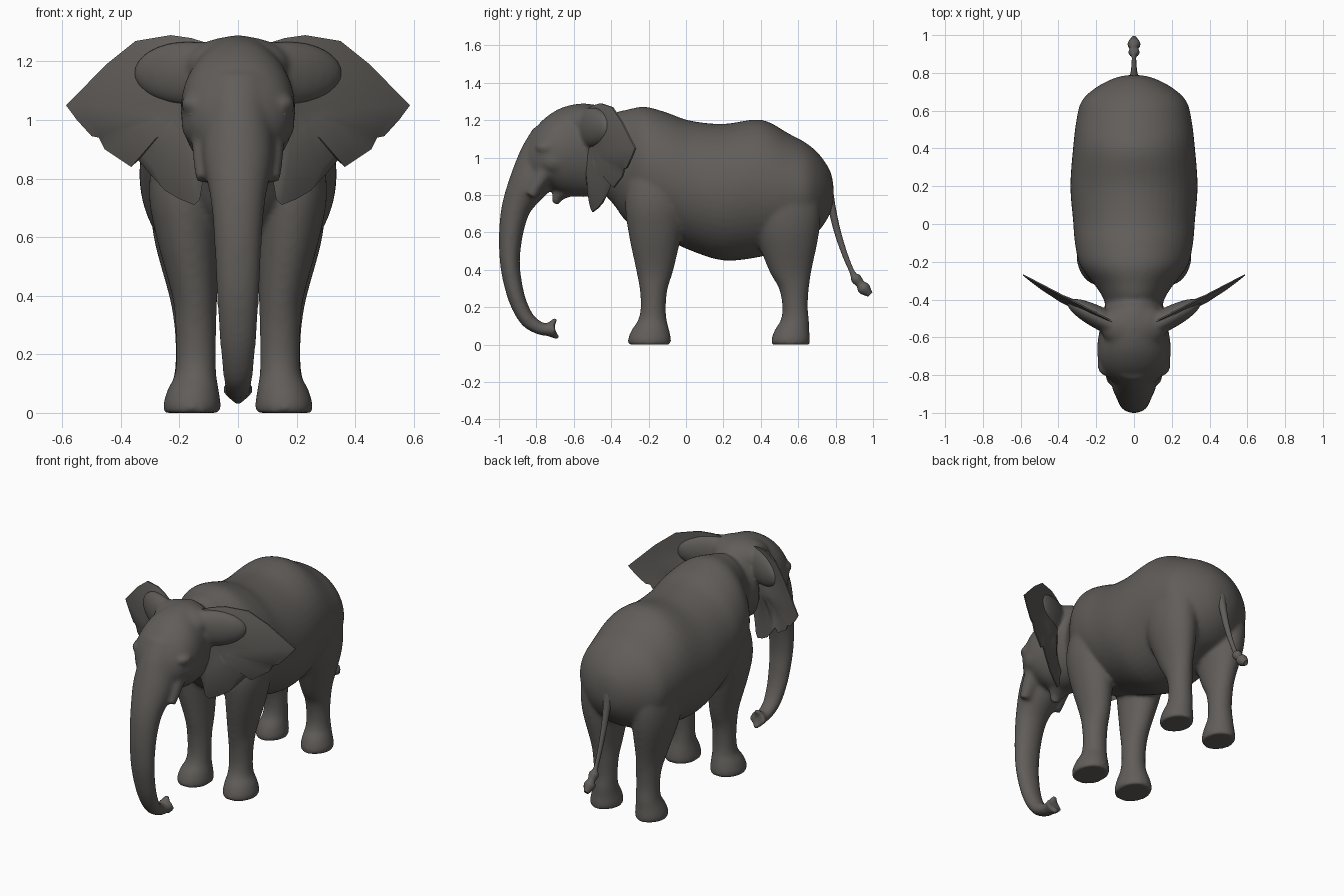
import bpy, bmesh, math
from mathutils import Vector, Matrix

hide = bpy.data.materials.new("grey hide")
hide.diffuse_color = (0.118, 0.109, 0.101, 1)


def spline(stations, n=4):
    """Catmull-Rom through tuples of numbers."""
    p = [Vector(s) for s in stations]
    p = [2 * p[0] - p[1]] + p + [2 * p[-1] - p[-2]]
    out = []
    for i in range(1, len(p) - 2):
        a, b, c, d = p[i - 1:i + 3]
        for k in range(n):
            t = k / n
            out.append(0.5 * (2 * b + (c - a) * t + (2 * a - 5 * b + 4 * c - d) * t * t
                              + (3 * b - a - 3 * c + d) * t ** 3))
    return out + [p[-2]]


def tube(bm, stations, axis=None, sides=48):
    """Loft ellipses; station = (x, y, z, x radius, other radius)."""
    st = spline(stations)
    rings = []
    for i, s in enumerate(st):
        c = Vector(s[:3])
        if axis:
            t = Vector(axis)
        else:
            t = Vector(st[min(i + 1, len(st) - 1)][:3]) - Vector(st[max(i - 1, 0)][:3])
        u = Vector((1, 0, 0))
        v = t.cross(u).normalized()
        rings.append([bm.verts.new(c + u * (s[3] * math.cos(a)) + v * (s[4] * math.sin(a)))
                      for a in (2 * math.pi * k / sides for k in range(sides))])
    for a, b in zip(rings, rings[1:]):
        for k in range(sides):
            j = (k + 1) % sides
            bm.faces.new((a[k], a[j], b[j], b[k]))
    bm.faces.new(rings[0])
    bm.faces.new(rings[-1])


def ball(bm, loc, size, turn=0):
    m = Matrix.Translation(loc) @ Matrix.Rotation(turn, 4, 'Z') @ Matrix.Diagonal((*size, 1))
    bmesh.ops.create_uvsphere(bm, u_segments=24, v_segments=14, radius=1, matrix=m)


def finish(bm, name):
    bmesh.ops.recalc_face_normals(bm, faces=bm.faces)
    me = bpy.data.meshes.new(name)
    bm.to_mesh(me)
    bm.free()
    me.materials.append(hide)
    ob = bpy.data.objects.new(name, me)
    bpy.context.collection.objects.link(ob)
    bpy.ops.object.select_all(action='DESELECT')
    ob.select_set(True)
    bpy.context.view_layer.objects.active = ob
    bpy.ops.object.shade_smooth_by_angle(angle=math.radians(50))
    return ob


def along_y(rows):
    """(y, top, bottom, half width) to tube stations."""
    return [(0, y, (t + b) / 2, w, (t - b) / 2) for y, t, b, w in rows]


bm = bmesh.new()

# torso
tube(bm, along_y([
    (-0.45, 1.20, 0.82, 0.14), (-0.38, 1.24, 0.74, 0.17), (-0.32, 1.255, 0.66, 0.21),
    (-0.22, 1.272, 0.60, 0.285), (-0.10, 1.24, 0.56, 0.313), (0.02, 1.198, 0.505, 0.323),
    (0.20, 1.18, 0.45, 0.337), (0.40, 1.203, 0.47, 0.323), (0.55, 1.128, 0.52, 0.305),
    (0.65, 1.073, 0.56, 0.278), (0.72, 1.008, 0.62, 0.205), (0.77, 0.93, 0.70, 0.11),
    (0.788, 0.86, 0.77, 0.04)]), axis=(0, 1, 0))

# skull
tube(bm, along_y([
    (-0.38, 1.20, 0.82, 0.13), (-0.45, 1.27, 0.80, 0.16), (-0.55, 1.29, 0.79, 0.18),
    (-0.65, 1.272, 0.80, 0.195), (-0.72, 1.237, 0.83, 0.19), (-0.78, 1.187, 0.84, 0.168),
    (-0.83, 1.12, 0.86, 0.12), (-0.86, 1.06, 0.90, 0.07)]), axis=(0, 1, 0))
# broad crown
ball(bm, (0, -0.54, 1.19), (0.18, 0.13, 0.097))

# trunk
tube(bm, [
    (0, -0.70, 1.10, 0.14, 0.13), (0, -0.765, 0.98, 0.125, 0.135), (0, -0.84, 0.86, 0.12, 0.11),
    (0, -0.905, 0.74, 0.095, 0.08), (0, -0.935, 0.60, 0.082, 0.065),
    (0, -0.942, 0.45, 0.075, 0.054), (0, -0.926, 0.33, 0.068, 0.049),
    (0, -0.895, 0.22, 0.060, 0.045), (0, -0.845, 0.13, 0.051, 0.041),
    (0, -0.78, 0.087, 0.045, 0.035), (0, -0.735, 0.08, 0.044, 0.033),
    (0, -0.70, 0.084, 0.057, 0.043)])
# trunk finger tips
tube(bm, [(0, -0.735, 0.095, 0.035, 0.02), (0, -0.71, 0.12, 0.025, 0.017), (0, -0.693, 0.14, 0.014, 0.012)])
tube(bm, [(0, -0.735, 0.065, 0.035, 0.02), (0, -0.70, 0.048, 0.025, 0.017), (0, -0.680, 0.033, 0.014, 0.012)])

# lower jaw
tube(bm, [(0, -0.52, 0.88, 0.11, 0.08), (0, -0.62, 0.845, 0.085, 0.055),
          (0, -0.68, 0.80, 0.05, 0.035), (0, -0.70, 0.753, 0.025, 0.02)])

front_leg = [
    (0.157, -0.195, 0.0, 0.096, 0.114), (0.157, -0.195, 0.03, 0.098, 0.115),
    (0.153, -0.19, 0.08, 0.087, 0.10), (0.145, -0.18, 0.13, 0.071, 0.077),
    (0.143, -0.175, 0.20, 0.068, 0.067), (0.144, -0.173, 0.30, 0.07, 0.075),
    (0.148, -0.167, 0.40, 0.077, 0.10), (0.173, -0.165, 0.60, 0.106, 0.143),
    (0.182, -0.165, 0.75, 0.122, 0.16), (0.17, -0.16, 0.90, 0.113, 0.145),
    (0.14, -0.15, 1.04, 0.085, 0.10)]
hind_leg = [
    (0.155, 0.56, 0.0, 0.087, 0.102), (0.155, 0.56, 0.03, 0.09, 0.103),
    (0.152, 0.567, 0.08, 0.08, 0.092), (0.148, 0.582, 0.13, 0.07, 0.076),
    (0.146, 0.583, 0.20, 0.067, 0.068), (0.148, 0.577, 0.30, 0.07, 0.08),
    (0.155, 0.557, 0.40, 0.08, 0.115), (0.172, 0.54, 0.60, 0.116, 0.172),
    (0.178, 0.53, 0.75, 0.118, 0.187), (0.165, 0.51, 0.90, 0.11, 0.175),
    (0.14, 0.47, 1.0, 0.085, 0.13)]

for s in (-1, 1):
    # legs
    for leg in (front_leg, hind_leg):
        tube(bm, [(s * x, y, z, a, b) for x, y, z, a, b in leg], axis=(0, 0, 1))
    # tusk sockets beside the trunk
    tube(bm, [(s * 0.11, -0.69, 1.02, 0.06, 0.06), (s * 0.102, -0.765, 0.91, 0.056, 0.05),
              (s * 0.108, -0.83, 0.795, 0.038, 0.03)])
    # brow and cheek
    ball(bm, (s * 0.15, -0.745, 1.055), (0.045, 0.06, 0.035))
    ball(bm, (s * 0.148, -0.70, 0.99), (0.045, 0.08, 0.07))
    # thick ear roots running out of the skull
    ball(bm, (s * 0.17, -0.505, 1.16), (0.21, 0.06, 0.11), s * 0.48)

# fuse the hide into one skin
body = finish(bm, "body_and_head")
rm = body.modifiers.new("fuse", 'REMESH')
rm.mode = 'VOXEL'
rm.voxel_size = 0.010
rm.use_smooth_shade = True
sm = body.modifiers.new("soften", 'SMOOTH')
sm.factor = 0.5
sm.iterations = 14

# ears: outline (x, z) fanned out from a thick root
outline = [(0.08, 1.255), (0.16, 1.28), (0.23, 1.29), (0.35, 1.27), (0.45, 1.19), (0.587, 1.05),
           (0.55, 1.0), (0.50, 0.945), (0.475, 0.94), (0.455, 0.90), (0.365, 0.84), (0.34, 0.862),
           (0.30, 0.815), (0.25, 0.76), (0.20, 0.73), (0.15, 0.71), (0.13, 0.73), (0.12, 0.79),
           (0.10, 0.87), (0.07, 1.05)]
hub = Vector((0.20, 1.03))
for s, side in ((-1, "left"), (1, "right")):
    bm = bmesh.new()
    rims = []
    for face in (-1, 1):
        def point(p, t):
            q = hub.lerp(Vector(p), t)
            thick = 0.03 * (1 - t) ** 0.8 + 0.004
            y = -0.575 + 0.52 * q.x - 0.02 * math.sin(math.pi * t) + face * thick
            return bm.verts.new((s * q.x, y, q.y))
        centre = point(hub, 0)
        rings = [[point(p, t) for p in outline] for t in (0.25, 0.5, 0.75, 0.9, 1)]
        n = len(outline)
        for k in range(n):
            j = (k + 1) % n
            bm.faces.new((centre, rings[0][k], rings[0][j]))
            for a, b in zip(rings, rings[1:]):
                bm.faces.new((a[k], a[j], b[j], b[k]))
        rims.append(rings[-1])
    for k in range(n):
        j = (k + 1) % n
        bm.faces.new((rims[0][k], rims[0][j], rims[1][j], rims[1][k]))
    finish(bm, side + "_ear")

    # eye
    bm = bmesh.new()
    ball(bm, (s * 0.152, -0.778, 1.02), (0.015, 0.017, 0.015))
    finish(bm, side + "_eye")

# tail with tuft
bm = bmesh.new()
tube(bm, [(0, 0.70, 0.92, 0.06, 0.04), (0, 0.755, 0.83, 0.038, 0.028), (0, 0.778, 0.74, 0.024, 0.021),
          (0, 0.808, 0.61, 0.017, 0.018), (0, 0.85, 0.48, 0.013, 0.015), (0, 0.89, 0.385, 0.013, 0.014),
          (0, 0.908, 0.355, 0.029, 0.028), (0, 0.932, 0.325, 0.022, 0.024),
          (0, 0.952, 0.30, 0.034, 0.034), (0, 0.985, 0.268, 0.014, 0.016)], sides=16)
finish(bm, "tail")
